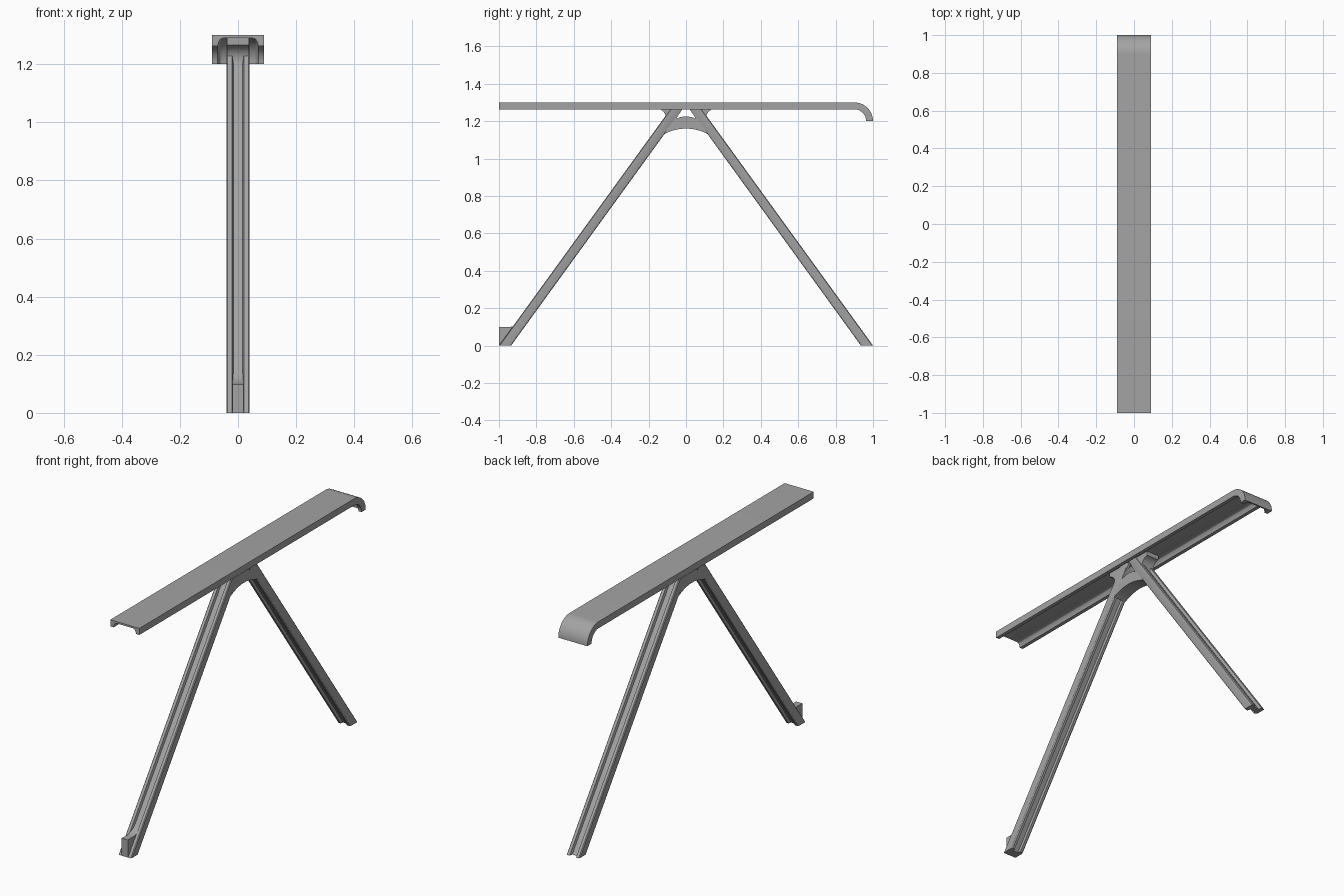
import bpy, bmesh, math

cube = bpy.data.objects.get("Cube")
if cube:
    bpy.data.objects.remove(cube)

grey = bpy.data.materials.new("plain grey")
grey.use_nodes = True
colour = (0.37, 0.37, 0.37, 1)
grey.diffuse_color = colour
grey.node_tree.nodes["Principled BSDF"].inputs["Base Color"].default_value = colour


def loft(name, rings):
    """Join equal-length rings of points into a capped solid."""
    bm = bmesh.new()
    loops = [[bm.verts.new(p) for p in ring] for ring in rings]
    n = len(loops[0])
    for a, b in zip(loops, loops[1:]):
        for i in range(n):
            j = (i + 1) % n
            bm.faces.new((a[i], a[j], b[j], b[i]))
    bm.faces.new(loops[0][::-1])
    bm.faces.new(loops[-1])
    bmesh.ops.recalc_face_normals(bm, faces=bm.faces)
    mesh = bpy.data.meshes.new(name)
    bm.to_mesh(mesh)
    bm.free()
    mesh.materials.append(grey)
    ob = bpy.data.objects.new(name, mesh)
    bpy.context.collection.objects.link(ob)
    bpy.ops.object.select_all(action='DESELECT')
    ob.select_set(True)
    bpy.context.view_layer.objects.active = ob
    bpy.ops.object.shade_smooth_by_angle(angle=math.radians(30))
    return ob


def mirrored(half):
    """Complete a half section across x = 0."""
    return half + [(-x, d) for x, d in reversed(half)]


def slab(name, profile, half_width):
    """Extrude a side profile of (y, z) points across x."""
    return loft(name, [[(x, y, z) for y, z in profile]
                       for x in (-half_width, half_width)])


def arc(cy, cz, r, start, end, steps=10):
    angles = [math.radians(start + (end - start) * i / steps)
              for i in range(steps + 1)]
    return [(cy + r * math.cos(a), cz + r * math.sin(a)) for a in angles]


# Board: open channel swept straight, then bent down into a hook
channel = mirrored([(0.09, 0), (0.09, 0.037), (0.07, 0.037),
                    (0.066, 0.022), (0.06, 0.014), (0.05, 0.01)])
channel = channel[:]
rings = [[(x, -1, 1.3 - d) for x, d in channel]]
for i in range(17):
    a = math.pi / 2 * (1 - i / 16)
    rings.append([(x, 0.9 + (0.1 - d) * math.cos(a),
                   1.2 + (0.1 - d) * math.sin(a)) for x, d in channel])
loft("board", rings)

# Legs: grooved section sheared up to the underside of the board
section = mirrored([(0.02, 0), (0.036, 0), (0.04, 0.005), (0.04, 0.053),
                    (0.038, 0.06), (0.033, 0.065), (0.02, 0.065),
                    (0.016, 0.048)])
# Close both grooves with their floors
section = [(0.016, 0.018)] + section + [(-0.016, 0.018)]
LEAN, TOP = 0.725, 1.291
for name, side in (("front_leg", 1), ("back_leg", -1)):
    loft(name, [[(x, side * (d - 1 + LEAN * z), z) for x, d in section]
                for z in (0, TOP)])

# Flared gussets where the legs meet the board
flare = arc(-0.158, 1.217, 0.05, 80, -25)
gusset = flare + [(-0.06, 1.2), (-0.02, 1.265), (-0.02, 1.291), (-0.15, 1.291)]
for name, side in (("front_gusset", 1), ("back_gusset", -1)):
    slab(name, [(side * y, z) for y, z in gusset], 0.038)

# Arched brace tying the two legs together
under = arc(0, 0.915, 0.245, 62, 118, 16)
over = arc(0, 1.105, 0.12, 140, 40, 12)
slab("arched_brace", under + over, 0.038)

# Small stop at the foot of the front leg
stop = [(-1, 0), (-1, 0.098)] + arc(-0.955, 0.18, 0.082, 270, 325, 8)
stop += [(-0.87, 0.14), (-0.97, 0)]
slab("foot_stop", stop, 0.019)
